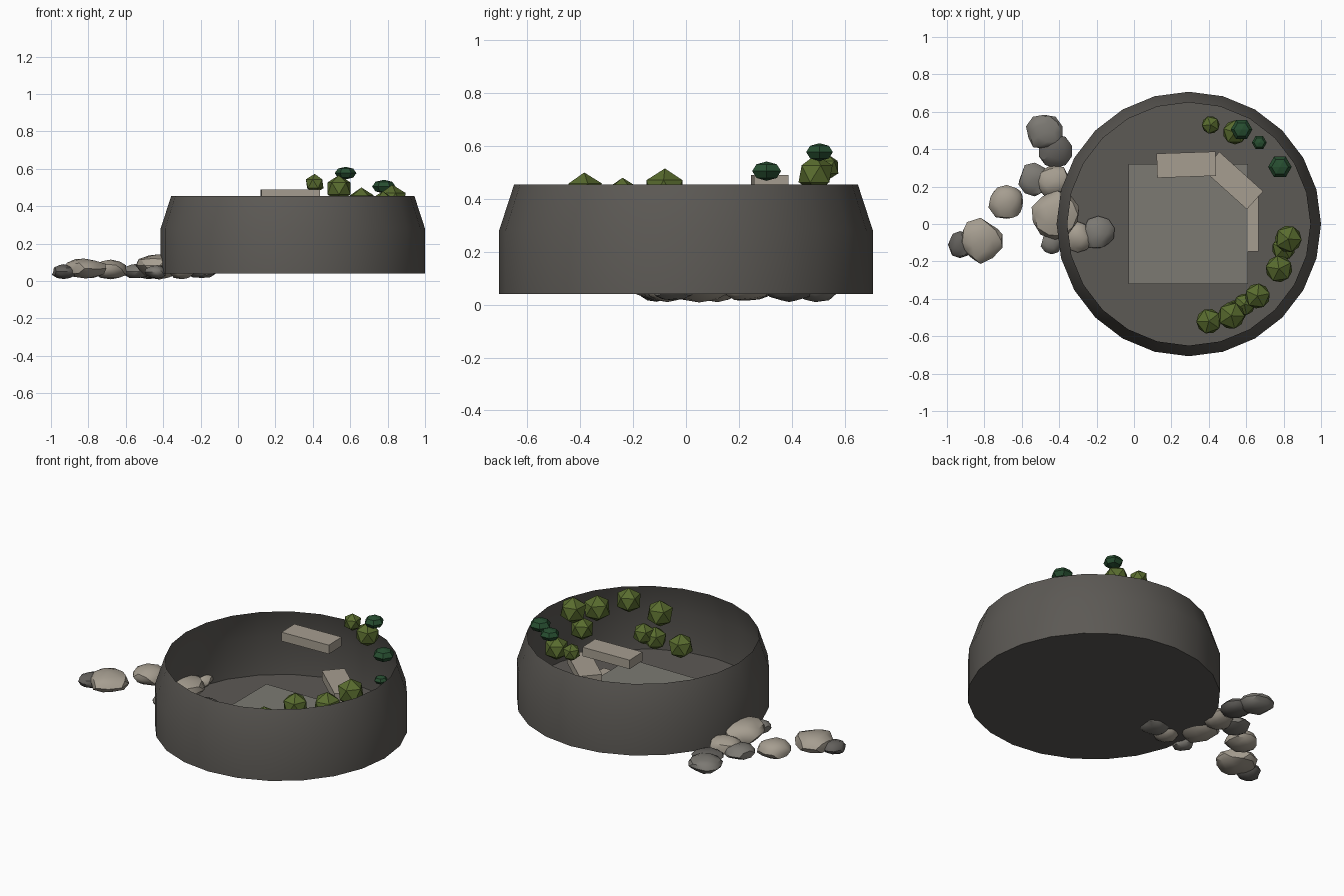
import bpy, bmesh, math, random
from mathutils import Vector

random.seed(4)
cube = bpy.data.objects.get("Cube")
if cube:
    bpy.data.objects.remove(cube, do_unlink=True)


def material(name, rgb):
    m = bpy.data.materials.new(name)
    m.use_nodes = True
    m.diffuse_color = (*rgb, 1)
    m.node_tree.nodes["Principled BSDF"].inputs["Base Color"].default_value = (*rgb, 1)
    return m


BASIN = material("dark_stone", (0.107, 0.1, 0.09))
SLAB = material("slab_grey", (0.2, 0.195, 0.17))
BEIGE = material("beige_stone", (0.38, 0.34, 0.28))
GREY = material("mid_grey_stone", (0.2, 0.19, 0.17))
DARK = material("dark_grey_stone", (0.125, 0.118, 0.108))
OLIVE = material("olive_leaf", (0.1, 0.15, 0.028))
GREEN = material("deep_green_leaf", (0.02, 0.075, 0.03))


def make(name, bm, mat, smooth=None):
    mesh = bpy.data.meshes.new(name)
    bm.to_mesh(mesh)
    bm.free()
    mesh.materials.append(mat)
    ob = bpy.data.objects.new(name, mesh)
    bpy.context.collection.objects.link(ob)
    if smooth:
        bpy.ops.object.select_all(action='DESELECT')
        ob.select_set(True)
        bpy.context.view_layer.objects.active = ob
        bpy.ops.object.shade_smooth_by_angle(angle=math.radians(smooth))
    return ob


def box(name, center, size, angle, mat):
    bm = bmesh.new()
    bmesh.ops.create_cube(bm, size=1)
    bmesh.ops.scale(bm, vec=size, verts=bm.verts)
    ob = make(name, bm, mat)
    ob.location = center
    ob.rotation_euler.z = math.radians(angle)


# Round open basin: thin wall that narrows at the top, closed floor
bm = bmesh.new()
SIDES = 24
rings = []
for r, z in [(0.707, 0.04), (0.707, 0.28), (0.65, 0.455)]:
    rings.append([bm.verts.new((0.293 + r * math.cos(a), r * math.sin(a), z))
                  for a in (math.tau * i / SIDES for i in range(SIDES))])
for low, high in zip(rings, rings[1:]):
    for i in range(SIDES):
        j = (i + 1) % SIDES
        bm.faces.new((low[i], low[j], high[j], high[i]))
bm.faces.new(rings[0][::-1])
make("basin", bm, BASIN, 30)

# Square slab on the floor
box("floor_slab", (0.29, 0, 0.071), (0.64, 0.64, 0.06), 0, SLAB)

# Three descending ledges
STEP = (0.315, 0.13, 0.055)
box("upper_ledge", (0.28, 0.317, 0.462), STEP, 2, BEIGE)
box("middle_ledge", (0.53, 0.232, 0.275), STEP, -42, BEIGE)
box("lower_ledge", (0.6, 0.01, 0.069), STEP, -90, BEIGE)

# Leafy bushes: x, y, z, radius
bushes = [
    (0.41, 0.53, 0.52, 0.053), (0.54, 0.49, 0.495, 0.072),
    (0.825, -0.08, 0.435, 0.08), (0.775, -0.24, 0.4, 0.08),
    (0.66, -0.385, 0.425, 0.075), (0.52, -0.49, 0.34, 0.08),
    (0.8, -0.13, 0.31, 0.07), (0.59, -0.43, 0.22, 0.065),
    (0.54, -0.47, 0.19, 0.07), (0.4, -0.52, 0.16, 0.075),
]
for i, (x, y, z, r) in enumerate(bushes):
    bm = bmesh.new()
    bmesh.ops.create_icosphere(bm, subdivisions=1, radius=r)
    ob = make(f"bush_{i + 1}", bm, OLIVE)
    ob.location = (x, y, z)
    ob.rotation_euler.z = random.uniform(0, 3)

# Flattened hexagonal shrubs
for i, (x, y, z, r) in enumerate([(0.575, 0.505, 0.577, 0.058),
                                  (0.78, 0.305, 0.505, 0.063),
                                  (0.67, 0.435, 0.27, 0.04)]):
    bm = bmesh.new()
    bmesh.ops.create_uvsphere(bm, u_segments=6, v_segments=4, radius=r)
    ob = make(f"shrub_{i + 1}", bm, GREEN)
    ob.location = (x, y, z)
    ob.scale.z = 0.58
    ob.rotation_euler.z = math.radians(30)

# Pebbles spilling beside the basin: x, y, radius, height, colour
stones = [
    (-0.48, 0.49, 0.1, 0.09, GREY), (-0.42, 0.39, 0.09, 0.08, DARK),
    (-0.53, 0.24, 0.09, 0.08, GREY), (-0.43, 0.23, 0.09, 0.1, BEIGE),
    (-0.68, 0.12, 0.1, 0.1, BEIGE), (-0.42, 0.05, 0.13, 0.14, BEIGE),
    (-0.82, -0.09, 0.12, 0.11, BEIGE), (-0.93, -0.11, 0.07, 0.08, DARK),
    (-0.19, -0.05, 0.09, 0.09, GREY), (-0.3, -0.07, 0.08, 0.09, BEIGE),
    (-0.44, -0.1, 0.06, 0.07, GREY),
]
for i, (x, y, r, h, mat) in enumerate(stones):
    bm = bmesh.new()
    bmesh.ops.create_icosphere(bm, subdivisions=2, radius=1)
    # Chip flat facets by pushing vertices onto random planes
    for _ in range(9):
        n = Vector([random.gauss(0, 1) for _ in range(3)]).normalized()
        for v in bm.verts:
            d = v.co.dot(n) - 0.82
            if d > 0:
                v.co -= n * d
    bmesh.ops.scale(bm, vec=(r * 1.03, r * 1.03, h / 1.9), verts=bm.verts)
    ob = make(f"pebble_{i + 1}", bm, mat, 32)
    ob.location = (x, y, 0.012 + h / 2)
